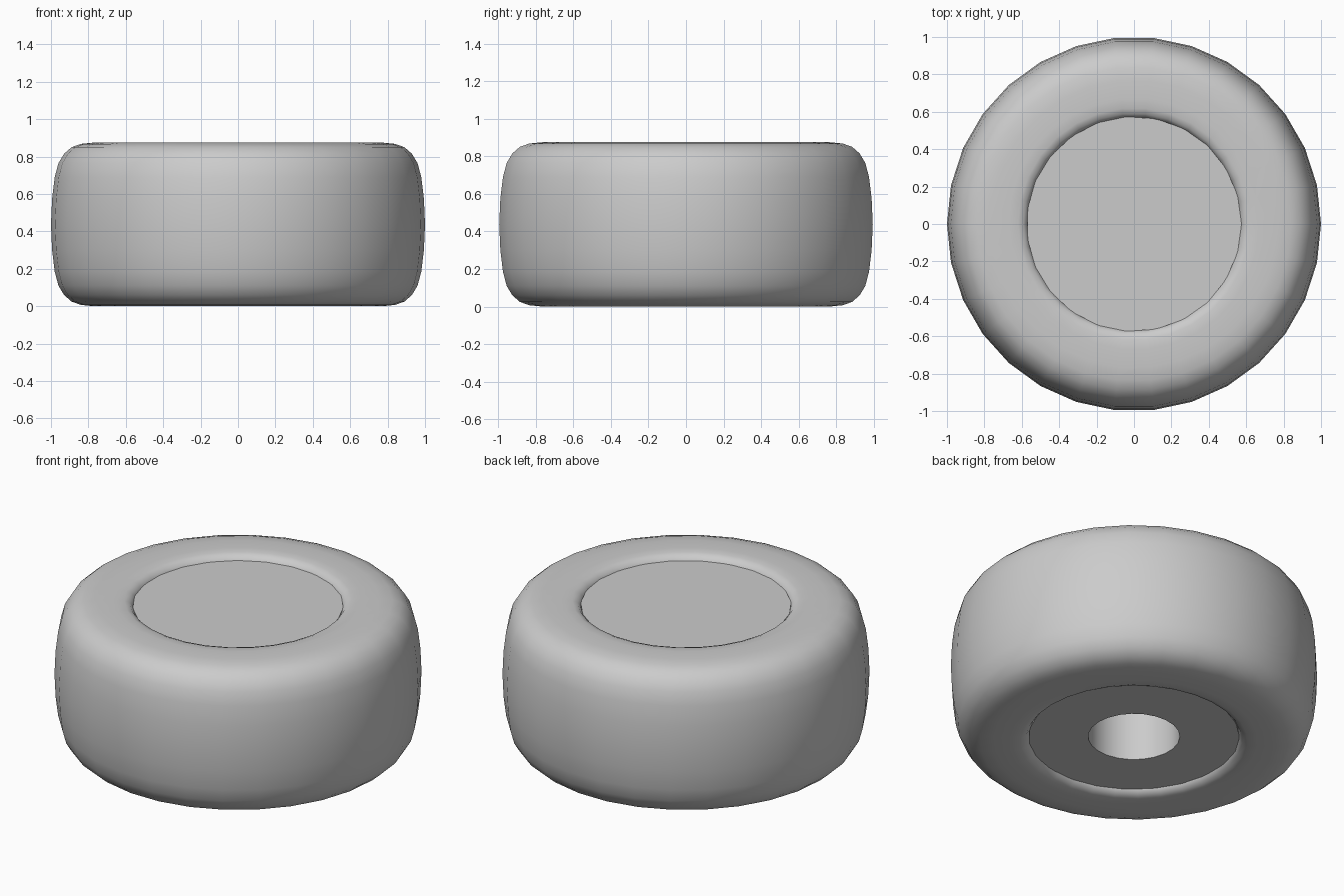
import bpy
import bmesh
import math

default = bpy.data.objects.get("Cube")
if default:
    bpy.data.objects.remove(default, do_unlink=True)

HEIGHT = 0.875
MID = HEIGHT / 2


def material(name, rgb):
    mat = bpy.data.materials.new(name)
    mat.use_nodes = True
    colour = (*rgb, 1)
    mat.diffuse_color = colour
    mat.node_tree.nodes["Principled BSDF"].inputs["Base Color"].default_value = colour
    return mat


def lathe(name, profile, sides, mat, closed, sharp):
    """Turn a (radius, z) profile around the z axis."""
    bm = bmesh.new()
    verts = [bm.verts.new((r, 0, z)) for r, z in profile]
    pairs = list(zip(verts, verts[1:]))
    if closed:
        pairs.append((verts[-1], verts[0]))
    edges = [bm.edges.new(p) for p in pairs]
    bmesh.ops.spin(bm, geom=verts + edges, cent=(0, 0, 0), axis=(0, 0, 1),
                   angle=math.tau, steps=sides, use_merge=False)
    bmesh.ops.remove_doubles(bm, verts=bm.verts, dist=0.0005)
    bmesh.ops.recalc_face_normals(bm, faces=bm.faces)
    mesh = bpy.data.meshes.new(name)
    bm.to_mesh(mesh)
    bm.free()
    mesh.materials.append(mat)
    obj = bpy.data.objects.new(name, mesh)
    bpy.context.collection.objects.link(obj)
    bpy.ops.object.select_all(action="DESELECT")
    obj.select_set(True)
    bpy.context.view_layer.objects.active = obj
    bpy.ops.object.shade_smooth_by_angle(angle=math.radians(sharp))
    return obj


grey = material("plain grey", (0.6, 0.6, 0.6))

# Tyre: upper half of the section from the bore to the tread, mirrored below
upper = [(0.55, 0.78), (0.575, 0.842), (0.59, 0.862), (0.62, 0.873),
         (0.67, HEIGHT), (0.77, HEIGHT), (0.84, 0.868), (0.89, 0.85),
         (0.93, 0.815), (0.96, 0.765), (0.98, 0.69), (0.994, 0.575)]
lower = [(r, HEIGHT - z) for r, z in reversed(upper)]
lathe("tyre", upper + [(1.0, MID)] + lower, 30, grey, True, 60)

# Hub: recessed disc, closed on top, with a blind axle hole underneath
RECESS = 0.033
HUB_R, HOLE_R, HOLE_TOP = 0.575, 0.25, 0.5
hub = [(0, HEIGHT - RECESS), (HUB_R, HEIGHT - RECESS), (HUB_R, RECESS),
       (HOLE_R, RECESS), (HOLE_R, HOLE_TOP), (0, HOLE_TOP)]
lathe("hub", hub, 23, grey, False, 40)
